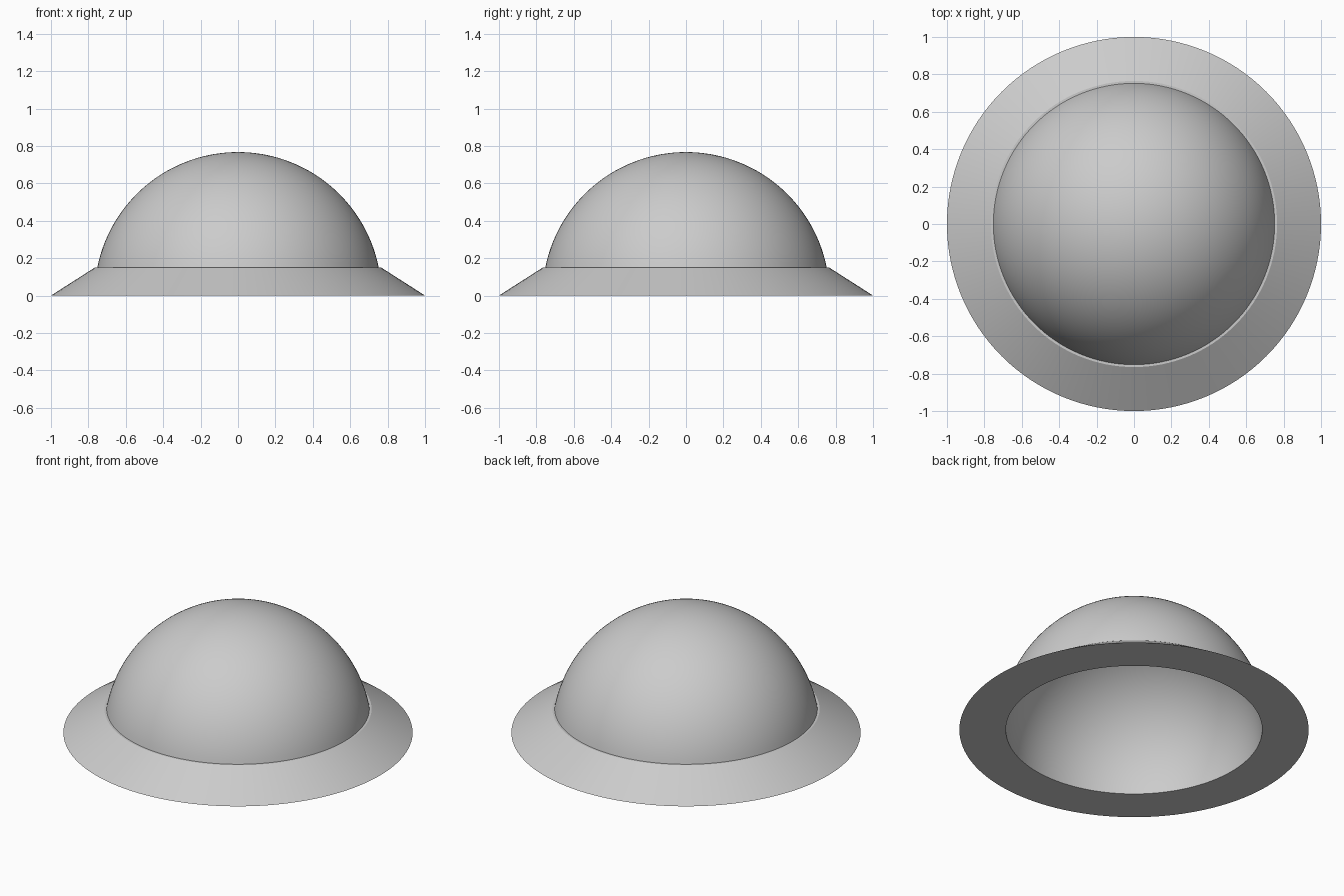
import bpy, bmesh, math

old = bpy.data.objects.get("Cube")
if old:
    bpy.data.objects.remove(old, do_unlink=True)

SEGMENTS = 128
OUTER, INNER, STEP = 0.767, 0.734, 0.15

grey = bpy.data.materials.new("light grey")
grey.use_nodes = True
colour = (0.6, 0.6, 0.6, 1)
grey.diffuse_color = colour
grey.node_tree.nodes["Principled BSDF"].inputs["Base Color"].default_value = colour


def arc(radius, start, end, steps):
    """Points (r, z) on a circle about the origin, between two elevations."""
    angles = [start + (end - start) * i / steps for i in range(steps + 1)]
    return [(max(radius * math.cos(a), 0), radius * math.sin(a)) for a in angles]


# Half section: outer dome, flat ledge, sloping brim, flat base, hollow inside
top = math.pi / 2
profile = arc(OUTER, top, math.asin(STEP / OUTER), 40)
profile += [(0.765, STEP), (1, 0)]
profile += arc(INNER, 0, top, 40)

# Spin the section into a hollow dome
bm = bmesh.new()
verts = [bm.verts.new((r, 0, z)) for r, z in profile]
edges = [bm.edges.new(pair) for pair in zip(verts, verts[1:])]
bmesh.ops.spin(bm, geom=verts + edges, axis=(0, 0, 1), cent=(0, 0, 0),
               angle=math.tau, steps=SEGMENTS, use_duplicate=False)
bmesh.ops.remove_doubles(bm, verts=bm.verts, dist=0.0001)
bmesh.ops.recalc_face_normals(bm, faces=bm.faces)
mesh = bpy.data.meshes.new("domed_shell")
bm.to_mesh(mesh)
bm.free()
mesh.materials.append(grey)

shell = bpy.data.objects.new("domed_shell", mesh)
bpy.context.collection.objects.link(shell)
bpy.context.view_layer.objects.active = shell
shell.select_set(True)
bpy.ops.object.shade_smooth_by_angle(angle=math.radians(25))
